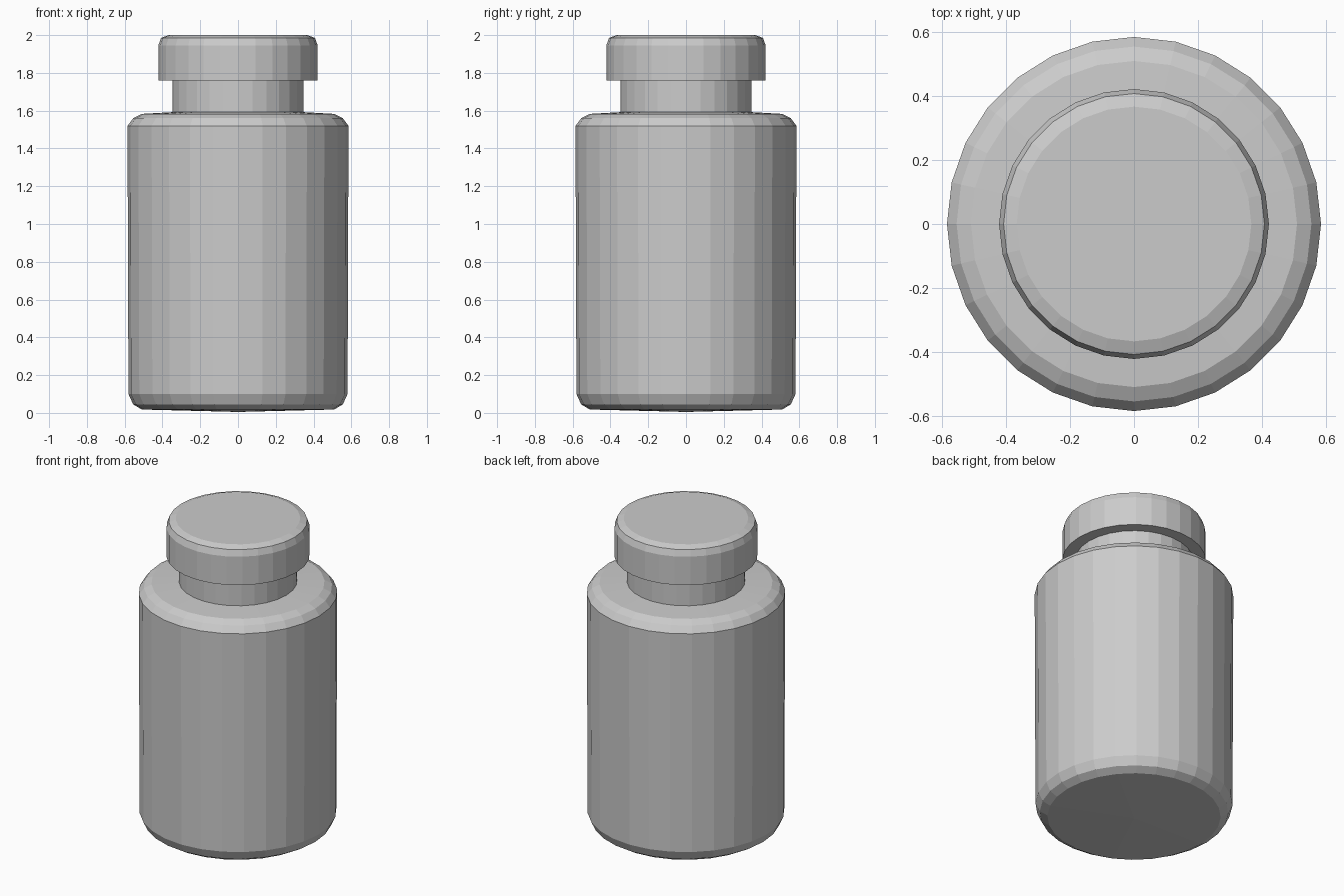
import bpy, bmesh
from math import cos, sin, tau

if "Cube" in bpy.data.objects:
    bpy.data.objects.remove(bpy.data.objects["Cube"])

SIDES = 28


def lathe(name, profile):
    """Spin an (r, z) profile, listed bottom to top, into a closed faceted solid."""
    bm = bmesh.new()
    rings = []
    for r, z in profile:
        count = SIDES if r > 0 else 1
        rings.append([bm.verts.new((r * cos(tau * i / SIDES), r * sin(tau * i / SIDES), z))
                      for i in range(count)])
    for low, high in zip(rings, rings[1:]):
        for i in range(SIDES):
            j = (i + 1) % SIDES
            if len(low) == 1:
                bm.faces.new((low[0], high[j], high[i]))
            elif len(high) == 1:
                bm.faces.new((low[i], low[j], high[0]))
            else:
                bm.faces.new((low[i], low[j], high[j], high[i]))
    bmesh.ops.recalc_face_normals(bm, faces=bm.faces)
    mesh = bpy.data.meshes.new(name)
    bm.to_mesh(mesh)
    bm.free()
    obj = bpy.data.objects.new(name, mesh)
    bpy.context.collection.objects.link(obj)
    return obj


# Bottle: slightly domed base, rounded corners, shoulder and narrow neck
lathe("bottle_body", [
    (0, 0.005), (0.51, 0.018), (0.555, 0.045), (0.58, 0.10),
    (0.585, 1.52), (0.555, 1.56), (0.51, 1.583), (0.348, 1.592),
    (0.348, 1.78), (0, 1.78),
])

# Cap: overhanging lid with a bevelled top edge
lathe("cap", [
    (0, 1.76), (0.422, 1.76), (0.422, 1.945), (0.408, 1.985), (0.367, 2.0), (0, 2.0),
])
